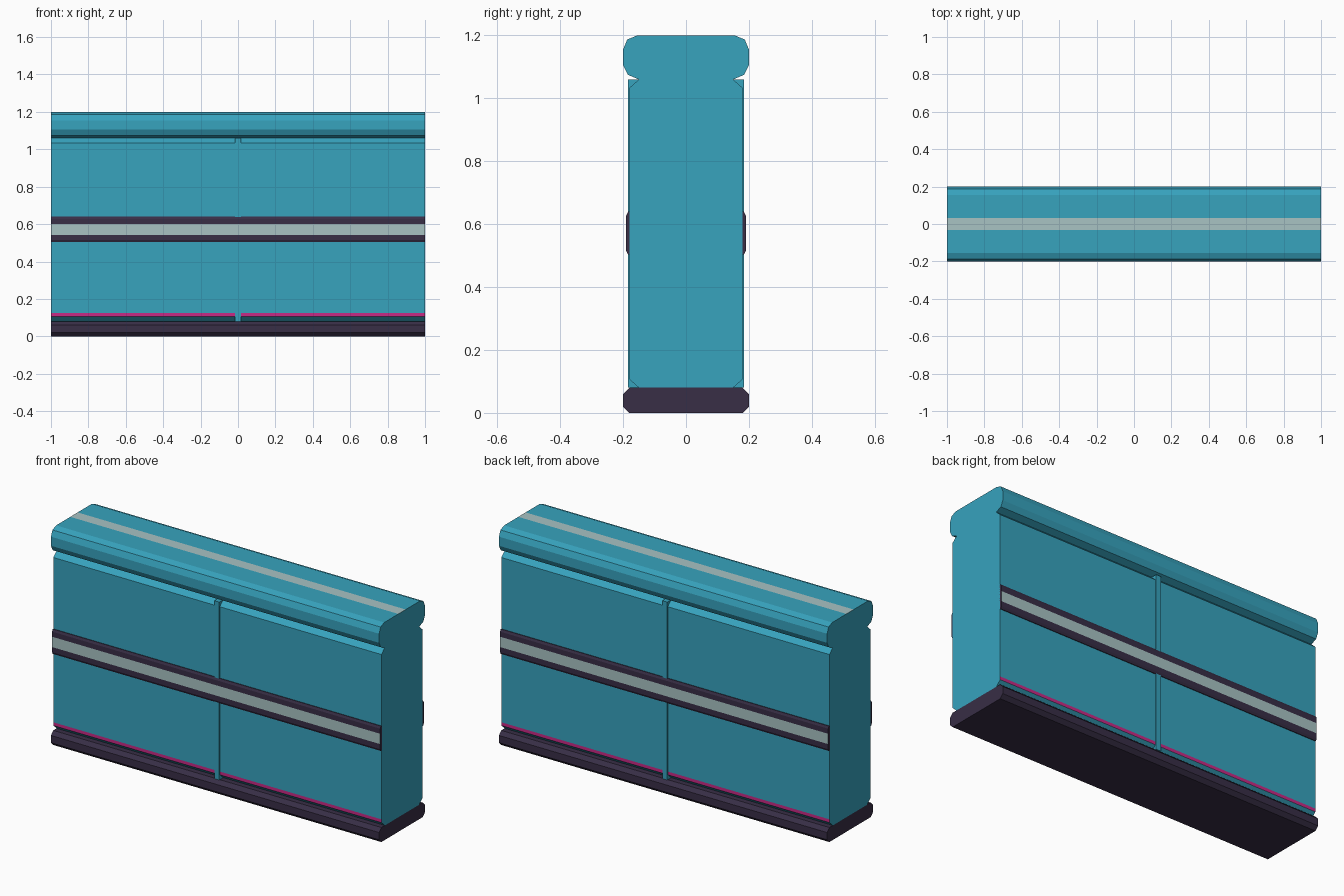
import bpy, bmesh

if "Cube" in bpy.data.objects:
    bpy.data.objects.remove(bpy.data.objects["Cube"])


def material(name, r, g, b):
    m = bpy.data.materials.new(name)
    lin = [((c / 255 + 0.055) / 1.055) ** 2.4 for c in (r, g, b)]
    m.diffuse_color = (*lin, 1)
    m.use_nodes = True
    m.node_tree.nodes["Principled BSDF"].inputs["Base Color"].default_value = m.diffuse_color
    return m


TEAL = material("teal", 55, 163, 190)
DARK = material("dark_purple", 56, 46, 70)
PINK = material("magenta", 200, 42, 134)
PALE = material("pale_grey", 168, 195, 196)


def extrude_profile(name, loop, length, mats, rule=None):
    """Extrude a closed (y, z) loop along x; rule(centre) marks accent faces."""
    bm = bmesh.new()
    rings = [[bm.verts.new((x, y, z)) for y, z in loop]
             for x in (-length / 2, length / 2)]
    n = len(loop)
    for ring in rings:
        bm.faces.new(ring)
    for i in range(n):
        j = (i + 1) % n
        f = bm.faces.new((rings[0][i], rings[0][j], rings[1][j], rings[1][i]))
        if rule and rule(f.calc_center_median()):
            f.material_index = 1
    bmesh.ops.recalc_face_normals(bm, faces=bm.faces)
    mesh = bpy.data.meshes.new(name)
    bm.to_mesh(mesh)
    bm.free()
    for m in mats:
        mesh.materials.append(m)
    obj = bpy.data.objects.new(name, mesh)
    bpy.context.collection.objects.link(obj)
    return obj


def symmetric(half):
    """Close a right-hand half outline by mirroring it across y = 0."""
    return half + [(-y, z) for y, z in reversed(half)]


# Plinth with bevelled edges
extrude_profile("base", symmetric([(0.18, 0), (0.2, 0.02), (0.2, 0.06), (0.18, 0.08)]),
                2, [DARK])

# Wall body, bevelled top and bottom, with a thin magenta line low on each face
extrude_profile("wall_body",
                symmetric([(0.15, 0.08), (0.18, 0.107), (0.18, 0.125),
                           (0.18, 1.033), (0.15, 1.06)]),
                2, [TEAL, PINK],
                lambda c: abs(c.y) > 0.175 and c.z < 0.125)

# Rounded top rail with a pale centre stripe
extrude_profile("top_rail",
                symmetric([(0.15, 1.06), (0.185, 1.075), (0.2, 1.105), (0.2, 1.155),
                           (0.187, 1.187), (0.155, 1.2), (0.032, 1.2)]),
                2, [TEAL, PALE],
                lambda c: c.z > 1.199 and abs(c.y) < 0.03)

for side, s in (("front", -1), ("back", 1)):
    # Dark belt with a pale stripe
    belt = [(0.175, 0.503), (0.184, 0.503), (0.19, 0.515), (0.19, 0.543),
            (0.19, 0.6), (0.19, 0.628), (0.184, 0.64), (0.175, 0.64)]
    extrude_profile(side + "_belt", [(s * y, z) for y, z in belt], 2, [DARK, PALE],
                    lambda c: abs(c.y) > 0.189 and 0.55 < c.z < 0.59)
    # Raised joint strip between the two wall panels
    strip = [(0.14, 0.08), (0.185, 0.08), (0.185, 1.06), (0.14, 1.06)]
    extrude_profile(side + "_joint_strip", [(s * y, z) for y, z in strip], 0.03, [TEAL])
